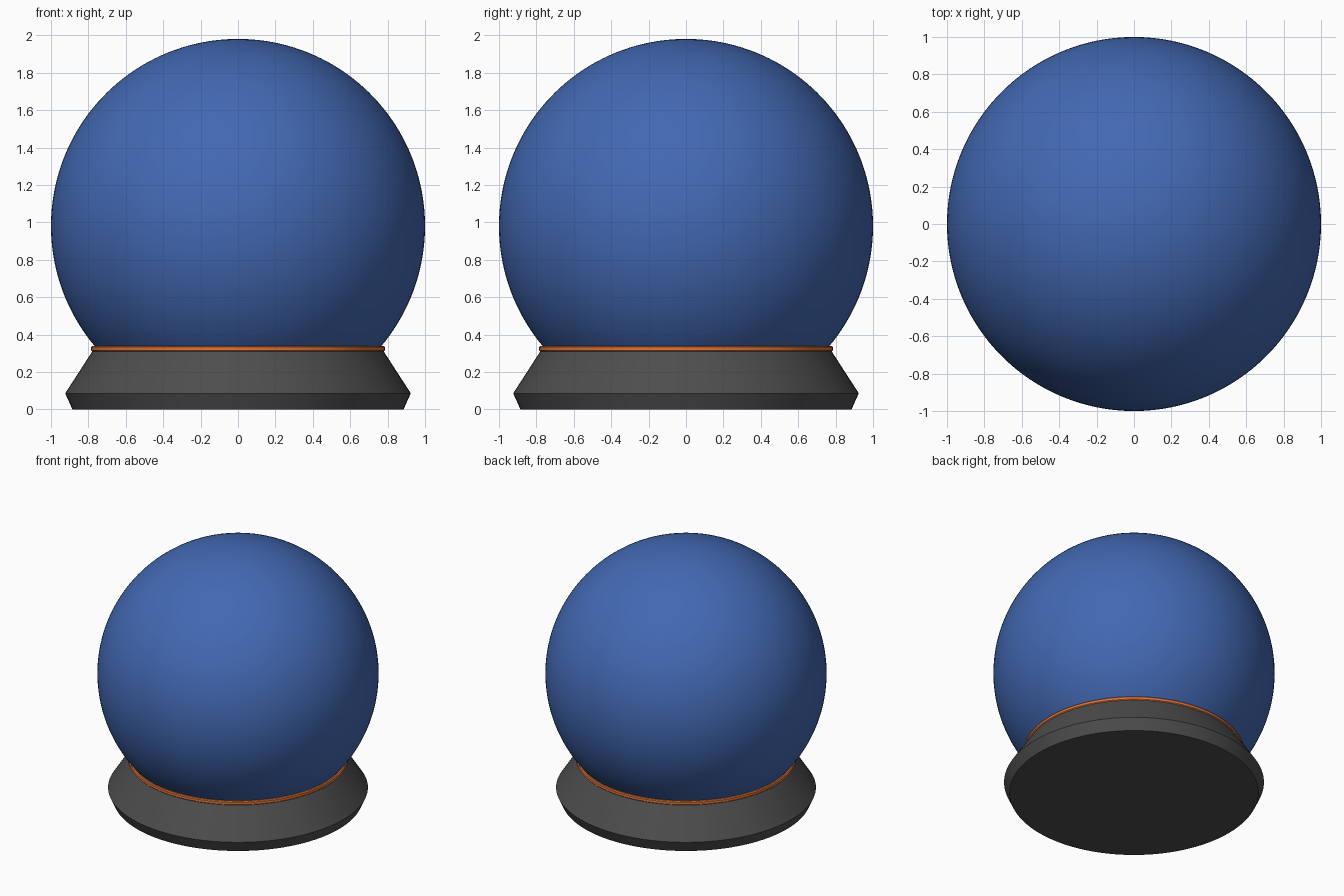
import bpy, bmesh, math

if "Cube" in bpy.data.objects:
    bpy.data.objects.remove(bpy.data.objects["Cube"])


def material(name, rgb):
    m = bpy.data.materials.new(name)
    m.diffuse_color = (*rgb, 1)
    m.use_nodes = True
    m.node_tree.nodes["Principled BSDF"].inputs["Base Color"].default_value = m.diffuse_color
    return m


def lathe(name, profile, mat, angle, sides=128):
    """Revolve an (r, z) profile about the z axis; r = 0 closes at a pole."""
    bm = bmesh.new()
    verts = [bm.verts.new((r, 0, z)) for r, z in profile]
    edges = [bm.edges.new(pair) for pair in zip(verts, verts[1:])]
    bmesh.ops.spin(bm, geom=verts + edges, cent=(0, 0, 0), axis=(0, 0, 1),
                   angle=2 * math.pi, steps=sides)
    bmesh.ops.remove_doubles(bm, verts=bm.verts[:], dist=1e-5)
    bmesh.ops.recalc_face_normals(bm, faces=bm.faces[:])
    mesh = bpy.data.meshes.new(name)
    bm.to_mesh(mesh)
    bm.free()
    mesh.materials.append(mat)
    obj = bpy.data.objects.new(name, mesh)
    bpy.context.collection.objects.link(obj)
    bpy.ops.object.select_all(action='DESELECT')
    obj.select_set(True)
    bpy.context.view_layer.objects.active = obj
    bpy.ops.object.shade_smooth_by_angle(angle=math.radians(angle))
    return obj


blue = material("blue", (0.055, 0.14, 0.45))
dark = material("dark_grey", (0.075, 0.075, 0.075))
orange = material("orange", (0.75, 0.18, 0.04))

# Ball: unit sphere, cut flat where it sits inside the base
centre, cut, steps = 0.981, 0.2, 64
start = math.asin(cut - centre)
arc = []
for i in range(steps + 1):
    a = start + (math.pi / 2 - start) * i / steps
    arc.append((math.cos(a) if i < steps else 0, centre + math.sin(a)))
lathe("ball", [(0, cut)] + arc, blue, 30)

# Base: undercut foot flaring out, then tapering up to the collar
lathe("base", [(0, 0), (0.885, 0), (0.924, 0.086), (0.778, 0.312), (0, 0.312)],
      dark, 20)

# Collar: thin trim ring with softened edges around the ball
lathe("collar_ring", [(0.74, 0.31), (0.779, 0.31), (0.785, 0.316), (0.785, 0.334),
                      (0.779, 0.34), (0.74, 0.34), (0.74, 0.31)], orange, 30)
